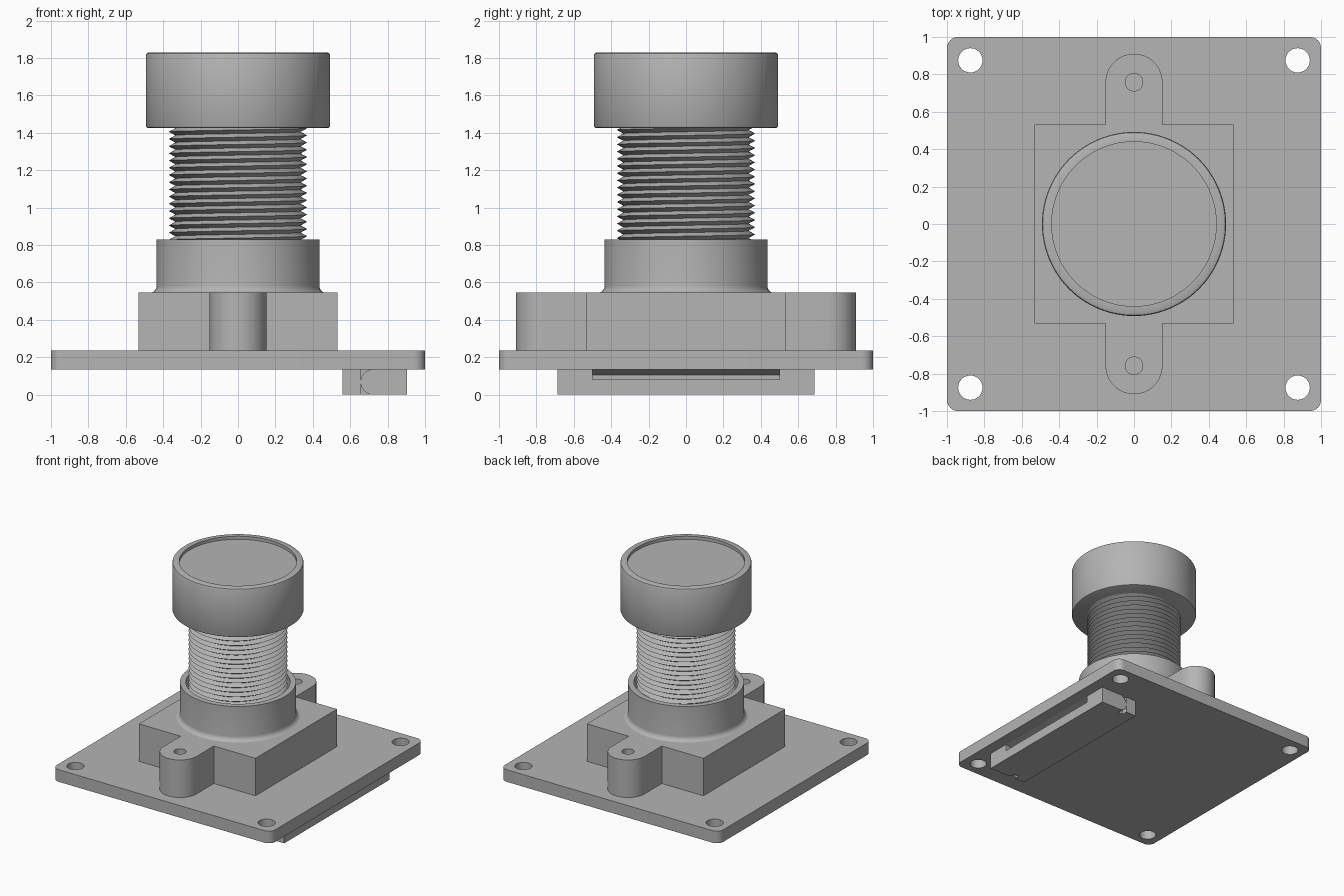
import bpy
import bmesh
from math import sin, cos, pi, radians

cube = bpy.data.objects.get("Cube")
if cube:
    bpy.data.objects.remove(cube, do_unlink=True)

grey = bpy.data.materials.new("plain grey")
grey.use_nodes = True
COLOUR = (0.46, 0.46, 0.46, 1)
grey.diffuse_color = COLOUR
grey.node_tree.nodes["Principled BSDF"].inputs["Base Color"].default_value = COLOUR


def finish(obj, angle=35):
    """Clean the mesh, assign the material and smooth the round faces."""
    bm = bmesh.new()
    bm.from_mesh(obj.data)
    bmesh.ops.remove_doubles(bm, verts=bm.verts, dist=0.0001)
    bmesh.ops.recalc_face_normals(bm, faces=bm.faces)
    bm.to_mesh(obj.data)
    bm.free()
    obj.data.materials.clear()
    obj.data.materials.append(grey)
    bpy.ops.object.select_all(action='DESELECT')
    obj.select_set(True)
    bpy.context.view_layer.objects.active = obj
    bpy.ops.object.shade_smooth_by_angle(angle=radians(angle))


def mesh_object(name, bm, angle=35):
    mesh = bpy.data.meshes.new(name)
    bm.to_mesh(mesh)
    bm.free()
    obj = bpy.data.objects.new(name, mesh)
    bpy.context.collection.objects.link(obj)
    finish(obj, angle)


def arc(cx, cy, r, start, end, steps):
    angles = [radians(start + (end - start) * i / steps) for i in range(steps + 1)]
    return [(cx + r * cos(a), cy + r * sin(a)) for a in angles]


def circle(cx, cy, r, steps=32):
    return arc(cx, cy, r, 0, 360, steps)[:-1]


def slab(name, loops, z0, z1):
    """Extrude an outline with holes between two heights."""
    curve = bpy.data.curves.new(name, 'CURVE')
    curve.dimensions = '2D'
    curve.fill_mode = 'BOTH'
    curve.extrude = (z1 - z0) / 2
    for loop in loops:
        spline = curve.splines.new('POLY')
        spline.points.add(len(loop) - 1)
        for point, (x, y) in zip(spline.points, loop):
            point.co = (x, y, 0, 1)
        spline.use_cyclic_u = True
    obj = bpy.data.objects.new(name, curve)
    bpy.context.collection.objects.link(obj)
    bpy.ops.object.select_all(action='DESELECT')
    obj.select_set(True)
    bpy.context.view_layer.objects.active = obj
    bpy.ops.object.convert(target='MESH')
    obj = bpy.context.view_layer.objects.active
    for v in obj.data.vertices:
        v.co.z += (z0 + z1) / 2
    obj.name = name
    finish(obj)


def lathe(name, profile, closed=False, steps=96):
    """Turn a radius-height profile around the z axis."""
    bm = bmesh.new()
    verts = [bm.verts.new((r, 0, z)) for r, z in profile]
    pairs = list(zip(verts, verts[1:]))
    if closed:
        pairs.append((verts[-1], verts[0]))
    edges = [bm.edges.new(p) for p in pairs]
    bmesh.ops.spin(bm, geom=verts + edges, axis=(0, 0, 1), cent=(0, 0, 0),
                   angle=2 * pi, steps=steps)
    bmesh.ops.remove_doubles(bm, verts=bm.verts, dist=0.0001)
    mesh_object(name, bm, 30)


def extrude_y(name, profile, y0, y1):
    """Extrude an x-z profile along y."""
    bm = bmesh.new()
    face = bm.faces.new([bm.verts.new((x, y0, z)) for x, z in profile])
    moved = bmesh.ops.extrude_face_region(bm, geom=[face], use_keep_orig=True)["geom"]
    bmesh.ops.translate(bm, vec=(0, y1 - y0, 0),
                        verts=[v for v in moved if isinstance(v, bmesh.types.BMVert)])
    mesh_object(name, bm)


# Circuit board with rounded corners and four screw holes
R = 0.06
E = 1 - R
corners = [(E, E, 0), (-E, E, 90), (-E, -E, 180), (E, -E, 270)]
board = [p for x, y, a in corners for p in arc(x, y, R, a, a + 90, 8)]
holes = [circle(0.875 * sx, 0.875 * sy, 0.065) for sx in (-1, 1) for sy in (-1, 1)]
slab("circuit_board", [board] + holes, 0.135, 0.235)

# Square lens mount with two rounded screw tabs
B, T, C = 0.533, 0.152, 0.758
half = [(B, -B), (B, B), (T, B)] + arc(0, C, T, 0, 180, 32) + [(-T, B)]
mount = half + [(-x, -y) for x, y in half]
slab("lens_mount", [mount, circle(0, C, 0.047), circle(0, -C, 0.047)], 0.235, 0.545)

# Hollow collar with a flared foot
flare = [(0.475 - 0.04 * sin(a), 0.583 - 0.04 * cos(a))
         for a in [i * pi / 12 for i in range(7)]]
lathe("lens_collar", [(0.39, 0.54), (0.475, 0.54)] + flare
      + [(0.435, 0.83), (0.39, 0.83)], closed=True)

# Helical screw thread of the lens barrel
bm = bmesh.new()
N, TURNS, PITCH, START = 72, 24, 0.0385, 0.52
root, crest = [], []
for k in range(N * (TURNS + 1) + 1):
    a = 2 * pi * k / N
    z = START + PITCH * k / N
    root.append(bm.verts.new((0.335 * cos(a), 0.335 * sin(a), z)))
    crest.append(bm.verts.new((0.37 * cos(a), 0.37 * sin(a), z + PITCH / 2)))
for k in range(N * TURNS):
    bm.faces.new((root[k], root[k + 1], crest[k + 1], crest[k]))
    bm.faces.new((crest[k], crest[k + 1], root[k + 1 + N], root[k + N]))
bmesh.ops.delete(bm, geom=[v for v in bm.verts if not v.link_faces], context='VERTS')
mesh_object("lens_thread", bm, 30)

# Lens head with softened rims and a shallow front recess
lathe("lens_head", [(0, 1.425), (0.48, 1.425), (0.488, 1.429), (0.492, 1.437),
                    (0.492, 1.815), (0.488, 1.825), (0.477, 1.83),
                    (0.44, 1.83), (0.44, 1.805), (0, 1.805)])

# Ribbon connector under the board: slotted middle, solid shoulders, end latches
X0, X1, TOP = 0.56, 0.904, 0.136
box = [(X0, 0), (X1, 0), (X1, TOP), (X0, TOP)]
slot = [(X0, 0), (X1, 0), (X1, 0.08), (0.79, 0.08), (0.79, 0.105), (X1, TOP), (X0, TOP)]
latch = [(X0, 0), (0.655, 0), (0.655, TOP), (X0, TOP)]
rounded = [(X1, 0), (X1, TOP)] + arc(0.723, TOP / 2, TOP / 2, 90, 270, 16)
extrude_y("connector_slot", slot, -0.5, 0.5)
for side, s in (("left", -1), ("right", 1)):
    extrude_y("connector_shoulder_" + side, box, s * 0.5, s * 0.64)
    extrude_y("connector_end_" + side, rounded, s * 0.64, s * 0.687)
    extrude_y("connector_latch_" + side, latch, s * 0.64, s * 0.687)
